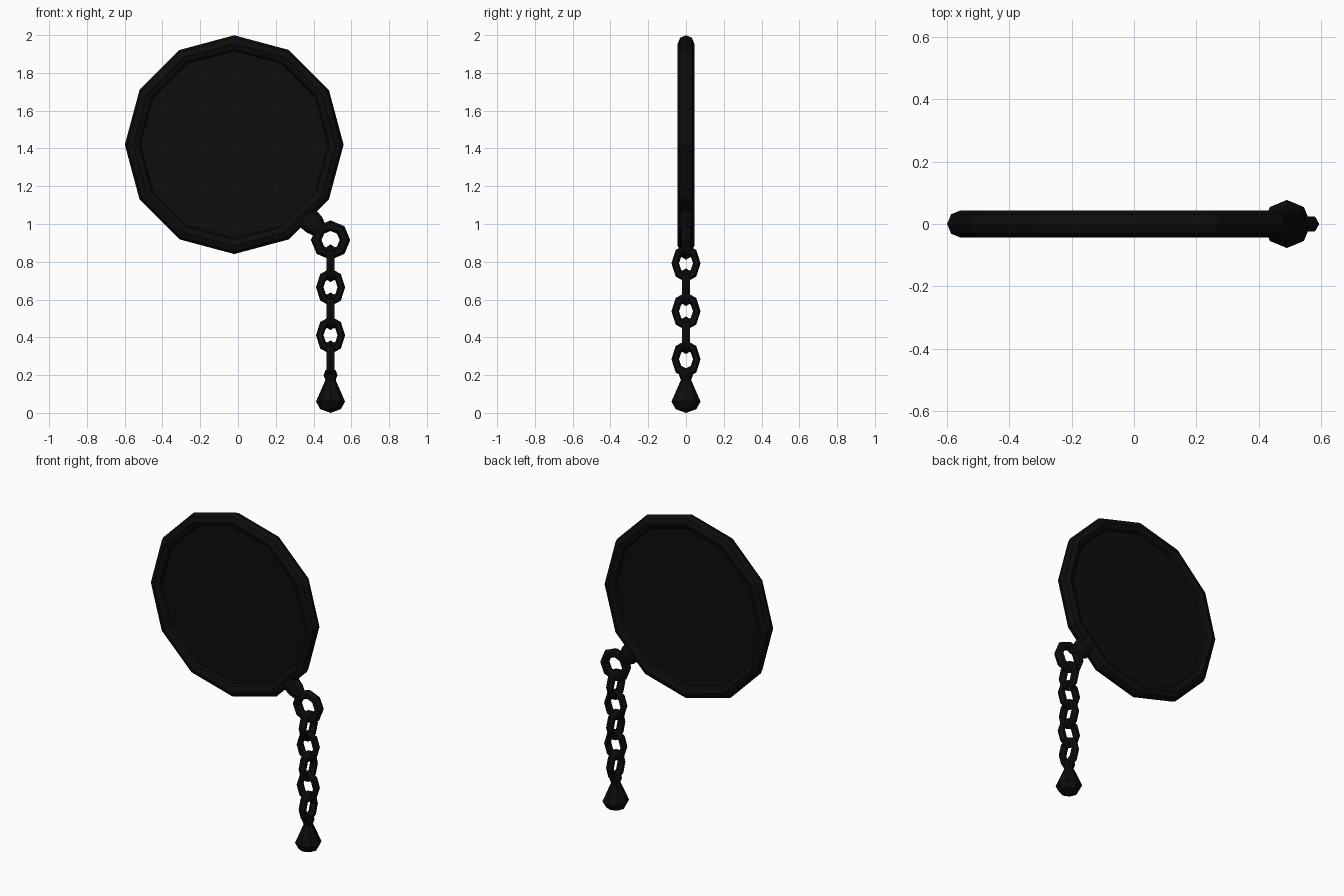
import bpy, bmesh
from math import pi, sin, cos, radians
from mathutils import Matrix, Vector

if "Cube" in bpy.data.objects:
    bpy.data.objects.remove(bpy.data.objects["Cube"])

black = bpy.data.materials.new("black")
black.diffuse_color = (0.004, 0.004, 0.004, 1)
black.use_nodes = True
black.node_tree.nodes["Principled BSDF"].inputs["Base Color"].default_value = black.diffuse_color


def finish(obj, name):
    obj.name = name
    obj.data.materials.append(black)
    return obj


def ring(name, loc, major, minor, sides, tube, scale=(1, 1, 1), turn=0):
    """Low-poly torus standing upright in the XZ plane, turned about z."""
    bpy.ops.mesh.primitive_torus_add(major_radius=major, minor_radius=minor,
                                     major_segments=sides, minor_segments=tube)
    obj = finish(bpy.context.object, name)
    obj.data.transform(Matrix.Translation(loc) @ Matrix.Rotation(turn, 4, 'Z')
                       @ Matrix.Diagonal((*scale, 1)) @ Matrix.Rotation(pi / 2, 4, 'X'))
    return obj


def lathe(name, profile, sides, matrix):
    """Revolve (radius, height) points around z; zero radii become poles."""
    bm = bmesh.new()
    rows = []
    for r, z in profile:
        rows.append([bm.verts.new((r * cos(2 * pi * i / sides), r * sin(2 * pi * i / sides), z))
                     for i in range(sides)])
    for a, b in zip(rows, rows[1:]):
        for i in range(sides):
            j = (i + 1) % sides
            bm.faces.new((a[i], a[j], b[j], b[i]))
    bmesh.ops.remove_doubles(bm, verts=bm.verts, dist=1e-5)
    bmesh.ops.recalc_face_normals(bm, faces=bm.faces)
    mesh = bpy.data.meshes.new(name)
    bm.to_mesh(mesh)
    bm.free()
    mesh.transform(matrix)
    obj = bpy.data.objects.new(name, mesh)
    bpy.context.collection.objects.link(obj)
    return finish(obj, name)


centre = Vector((-0.02, 0, 1.42))
chain_x = 0.49

# Twelve-sided frame and the thin lens inside it
ring("frame", centre, 0.535, 0.044, 12, 8)
lathe("lens", [(0, -0.014), (0.52, -0.014), (0.52, 0.014), (0, 0.014)], 12,
      Matrix.Translation(centre) @ Matrix.Rotation(pi / 2, 4, 'X'))

# Tapered lug pointing down and right from the frame to the first ring
lathe("lug", [(0, 0.52), (0.064, 0.53), (0.058, 0.6), (0.035, 0.66), (0, 0.665)], 8,
      Matrix.Translation(centre) @ Matrix.Diagonal((1, 0.62, 1, 1))
      @ Matrix.Rotation(radians(135), 4, 'Y'))

# Hanging ring and alternating chain links
ring("hanging_ring", (chain_x, 0, 0.915), 0.076, 0.028, 8, 6)
for i in range(5):
    ring(f"chain_link_{i + 1}", (chain_x, 0, 0.792 - 0.127 * i), 0.074, 0.026, 8, 6,
         scale=(0.77, 0.9, 1), turn=pi / 2 * ((i + 1) % 2))

# Small bead and the drop weight at the end of the chain
base = Matrix.Translation((chain_x, 0, 0))
lathe("bead", [(0, 0.163), (0.027, 0.174), (0.037, 0.2), (0.027, 0.226), (0, 0.237)], 8, base)
lathe("drop_weight", [(0, 0.0), (0.055, 0.02), (0.077, 0.06), (0.018, 0.195), (0, 0.2)], 8, base)
